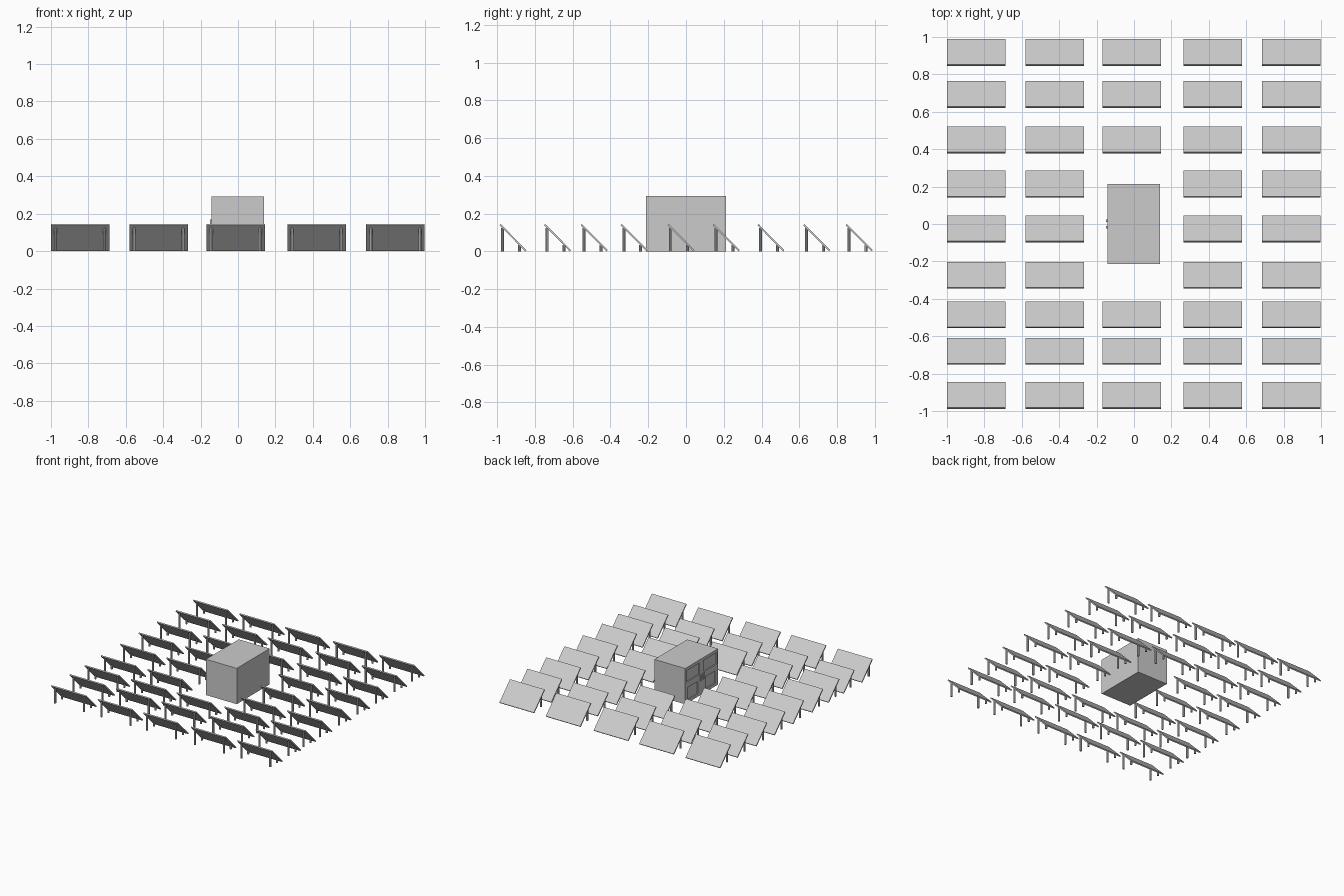
import bpy, bmesh
from mathutils import Matrix, Vector

cube = bpy.data.objects.get("Cube")
if cube:
    bpy.data.objects.remove(cube, do_unlink=True)

grey = bpy.data.materials.new("plain_grey")
grey.use_nodes = True
grey.diffuse_color = (0.6, 0.6, 0.6, 1)
grey.node_tree.nodes["Principled BSDF"].inputs["Base Color"].default_value = (0.6, 0.6, 0.6, 1)


def add_object(name, mesh, location=(0, 0, 0)):
    obj = bpy.data.objects.new(name, mesh)
    obj.location = location
    bpy.context.collection.objects.link(obj)
    return obj


def finish(bm, name):
    bmesh.ops.recalc_face_normals(bm, faces=bm.faces)
    mesh = bpy.data.meshes.new(name)
    bm.to_mesh(mesh)
    bm.free()
    mesh.materials.append(grey)
    return mesh


def add_box(bm, low, high):
    low, high = Vector(low), Vector(high)
    matrix = Matrix.Translation((low + high) / 2) @ Matrix.Diagonal((*(high - low), 1))
    bmesh.ops.create_cube(bm, size=1, matrix=matrix)


WIDTH = 0.312


# Tilted slab extruded from its side profile
def panel_mesh():
    bm = bmesh.new()
    profile = [(0, 0.138), (0.006, 0.145), (0.143, 0.007), (0.137, 0)]
    face = bm.faces.new([bm.verts.new((0, y, z)) for y, z in profile])
    side = bmesh.ops.extrude_face_region(bm, geom=[face])["geom"]
    verts = [v for v in side if isinstance(v, bmesh.types.BMVert)]
    bmesh.ops.translate(bm, verts=verts, vec=(WIDTH, 0, 0))
    # The extrusion keeps its starting cap, closing the slab
    return finish(bm, "solar_panel")


# Two tall front posts and two short rear posts
def posts_mesh():
    bm = bmesh.new()
    for x in (0.025, WIDTH - 0.025):
        for y, height in ((0.017, 0.123), (0.106, 0.034)):
            bmesh.ops.create_cone(bm, cap_ends=True, segments=8, radius1=0.008,
                                  radius2=0.008, depth=height,
                                  matrix=Matrix.Translation((x, y, height / 2)))
    return finish(bm, "panel_posts")


# Field of panels, with a clearing for the building
panel, posts = panel_mesh(), posts_mesh()
columns = [-1, -0.58, -0.168, 0.265, 0.685]
rows = [-0.988, -0.752, -0.557, -0.346, -0.098, 0.142, 0.378, 0.621, 0.846]
for i, x in enumerate(columns):
    for j, y in enumerate(rows):
        if i == 2 and j in (3, 4, 5):
            continue
        add_object("solar_panel", panel, (x, y, 0))
        add_object("panel_posts", posts, (x, y, 0))

# Central building
SIDE = -0.142
bm = bmesh.new()
add_box(bm, (SIDE, -0.213, 0), (0.138, 0.213, 0.293))
building = add_object("building", finish(bm, "building"))

# Recessed openings on the right side
bm = bmesh.new()
for s in (-1, 1):
    for y0, y1, z0, z1 in ((0.027, 0.195, 0.175, 0.268), (0.05, 0.175, 0.025, 0.125)):
        ya, yb = sorted((s * y0, s * y1))
        add_box(bm, (SIDE - 0.02, ya, z0), (SIDE + 0.008, yb, z1))
cutter = add_object("opening_cutter", finish(bm, "opening_cutter"))
cutter.hide_render = True
cutter.hide_viewport = True
cutter.display_type = 'WIRE'
cut = building.modifiers.new("openings", 'BOOLEAN')
cut.operation = 'DIFFERENCE'
cut.solver = 'EXACT'
cut.object = cutter

# Door handles
bm = bmesh.new()
for y in (-0.018, 0.018):
    add_box(bm, (SIDE - 0.008, y - 0.006, 0.12), (SIDE, y + 0.006, 0.17))
add_object("door_handles", finish(bm, "door_handles"))
